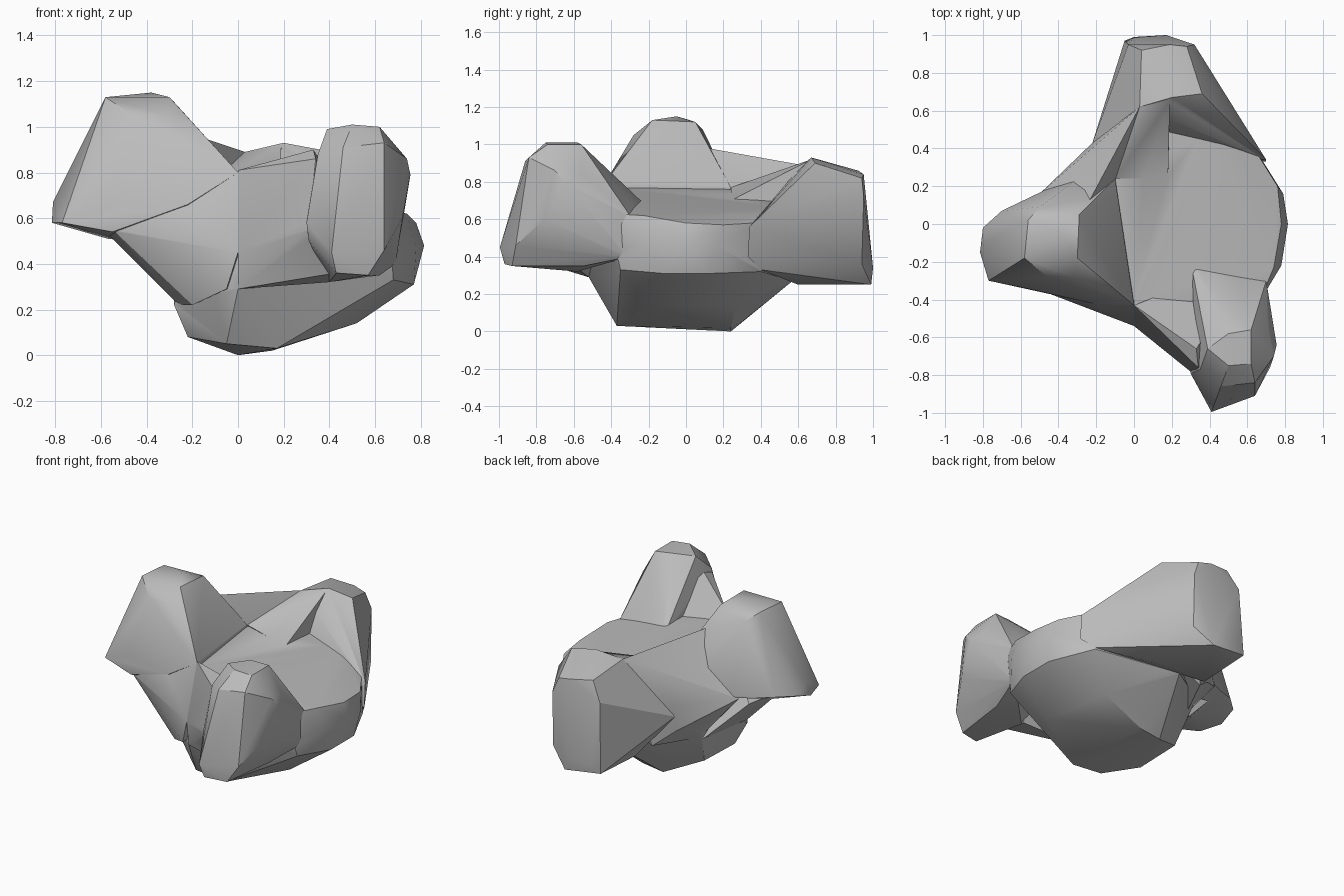
import bpy, bmesh, math

stone = bpy.data.materials.new("stone grey")
stone.diffuse_color = (0.5, 0.5, 0.5, 1)


def hull(name, points):
    """Faceted convex chunk of stone wrapped around a few corner points."""
    bm = bmesh.new()
    for p in points:
        bm.verts.new(p)
    res = bmesh.ops.convex_hull(bm, input=bm.verts)
    junk = {v for v in res["geom_interior"] + res["geom_unused"]
            if isinstance(v, bmesh.types.BMVert)}
    bmesh.ops.delete(bm, geom=list(junk), context='VERTS')
    bmesh.ops.recalc_face_normals(bm, faces=bm.faces)
    me = bpy.data.meshes.new(name)
    bm.to_mesh(me)
    bm.free()
    me.materials.append(stone)
    ob = bpy.data.objects.new(name, me)
    bpy.context.collection.objects.link(ob)
    return ob


# central body with sloping flat top and keel below
body = hull("rock_body", [
    (-0.10, -0.28, 0.75), (-0.10, 0.24, 0.76), (0.00, -0.43, 0.77), (0.20, 0.52, 0.69),
    (0.44, 0.50, 0.65), (0.66, 0.36, 0.58), (0.76, 0.20, 0.57), (0.78, 0.00, 0.58),
    (0.74, -0.23, 0.62), (0.66, -0.42, 0.63), (0.30, -0.58, 0.70),
    (0.79, 0.16, 0.46), (0.815, 0.00, 0.48), (0.78, -0.22, 0.47),
    (0.77, 0.12, 0.31), (0.77, -0.12, 0.31), (0.68, -0.35, 0.33), (0.64, 0.40, 0.32),
    (0.45, 0.27, 0.13), (0.52, -0.20, 0.14), (0.17, -0.37, 0.03), (0.15, 0.24, 0.02),
    (0.00, 0.24, 0.00), (0.10, 0.31, 0.06), (0.12, 0.57, 0.27), (-0.05, -0.37, 0.05),
    (-0.22, -0.20, 0.08), (-0.22, 0.12, 0.09),
    (-0.28, -0.25, 0.22), (-0.28, 0.25, 0.38), (0.00, -0.52, 0.29)])

# left horn: tall, with a lower outward toe
left = hull("left_horn", [
    (-0.58, -0.18, 1.13), (-0.56, 0.02, 1.13), (-0.50, 0.09, 1.08), (-0.38, -0.05, 1.15),
    (-0.30, -0.18, 1.13), (-0.29, 0.05, 1.12), (-0.46, -0.28, 1.05), (-0.32, -0.28, 1.05),
    (-0.26, 0.08, 1.05), (-0.64, -0.10, 0.97),
    (-0.81, -0.11, 0.67), (-0.815, -0.15, 0.58), (-0.80, -0.02, 0.62), (-0.77, -0.30, 0.58),
    (-0.70, 0.07, 0.62), (-0.57, 0.13, 0.60), (-0.57, -0.34, 0.66), (-0.57, -0.10, 0.51),
    (-0.55, -0.34, 0.54), (-0.22, -0.42, 0.66), (-0.22, 0.30, 0.60),
    (-0.10, -0.30, 0.76), (-0.10, 0.24, 0.77), (0.00, -0.43, 0.80), (-0.05, 0.00, 0.45)])

# sloping shoulder under the left horn
shoulder = hull("left_shoulder", [
    (-0.10, -0.30, 0.74), (0.00, -0.43, 0.80), (0.00, -0.54, 0.45), (-0.22, -0.42, 0.65),
    (-0.57, -0.20, 0.53), (-0.55, -0.33, 0.55), (-0.30, -0.39, 0.46), (-0.26, -0.25, 0.22),
    (-0.20, -0.38, 0.22),
    (-0.05, -0.51, 0.29), (-0.27, 0.20, 0.28), (-0.52, 0.08, 0.53), (0.00, 0.00, 0.30)])

# back horn: long block with a tall end face
back = hull("back_horn", [
    (0.03, 0.62, 0.89), (0.20, 0.67, 0.93), (0.36, 0.69, 0.90), (0.04, 0.92, 0.86),
    (0.19, 0.95, 0.84), (0.28, 0.94, 0.82), (-0.03, 0.95, 0.74), (0.32, 0.95, 0.72),
    (0.17, 1.00, 0.34), (0.00, 0.99, 0.34), (-0.05, 0.97, 0.28), (0.20, 0.99, 0.25),
    (0.32, 0.94, 0.36), (0.41, 0.77, 0.42), (0.41, 0.74, 0.70), (-0.22, 0.43, 0.50),
    (-0.05, 0.60, 0.26), (0.30, 0.60, 0.25), (0.20, 0.52, 0.70), (0.44, 0.50, 0.66),
    (0.70, 0.34, 0.56), (0.70, 0.33, 0.40), (0.64, 0.40, 0.33)])

# wedge running from the back horn down to the hollow
wedge = hull("back_wedge", [
    (0.03, 0.62, 0.89), (0.19, 0.67, 0.92), (0.18, 0.24, 0.70), (-0.10, 0.24, 0.77),
    (0.19, 0.60, 0.60), (-0.12, 0.45, 0.50)])

# ridge wall bridging the left and back horns
ridge = hull("back_left_ridge", [
    (-0.27, 0.06, 0.99), (-0.10, 0.24, 0.78), (0.03, 0.62, 0.89), (-0.22, 0.43, 0.57),
    (-0.31, 0.33, 0.58), (-0.50, 0.16, 0.59), (-0.22, 0.42, 0.40), (-0.42, 0.14, 0.50),
    (-0.10, 0.50, 0.30), (-0.24, 0.20, 0.28), (0.10, 0.50, 0.40), (-0.20, 0.00, 0.50)])

# front horn: tall block leaning forward, sloping back into the hollow
front = hull("front_horn", [
    (0.39, -0.66, 0.99), (0.50, -0.58, 1.01), (0.62, -0.56, 1.00), (0.50, -0.75, 1.01),
    (0.62, -0.74, 1.00), (0.46, -0.86, 0.91), (0.64, -0.84, 0.93), (0.74, -0.70, 0.86),
    (0.755, -0.64, 0.79), (0.71, -0.56, 0.84), (0.35, -0.77, 0.88), (0.30, -0.79, 0.58),
    (0.31, -0.81, 0.50), (0.41, -0.995, 0.45), (0.43, -0.97, 0.36), (0.57, -0.93, 0.35),
    (0.64, -0.91, 0.46), (0.72, -0.76, 0.60), (0.70, -0.30, 0.62), (0.64, -0.48, 0.73),
    (0.56, -0.33, 0.64), (0.30, -0.20, 0.66), (0.38, -0.58, 0.84), (0.40, -0.58, 0.32),
    (0.62, -0.55, 0.35), (0.69, -0.30, 0.40)])

# wall linking the front horn to the left side
wall = hull("front_wall", [
    (0.00, -0.43, 0.81), (0.00, -0.54, 0.45), (0.00, -0.52, 0.29), (0.33, -0.66, 0.90),
    (0.30, -0.56, 0.78), (0.18, -0.36, 0.70), (0.31, -0.79, 0.55), (0.34, -0.76, 0.86),
    (0.43, -0.75, 0.36), (0.40, -0.56, 0.32), (0.50, -0.40, 0.64)])

# fuse the chunks into one stone
parts = (left, shoulder, back, wedge, ridge, front, wall)
for part in parts:
    mod = body.modifiers.new("fuse", 'BOOLEAN')
    mod.operation = 'UNION'
    mod.solver = 'EXACT'
    mod.object = part
bpy.context.view_layer.objects.active = body
body.select_set(True)
for mod in list(body.modifiers):
    bpy.ops.object.modifier_apply(modifier=mod.name)
for part in parts:
    bpy.data.objects.remove(part)

# soft facets with crisp main edges
bpy.ops.object.shade_smooth_by_angle(angle=math.radians(30))
